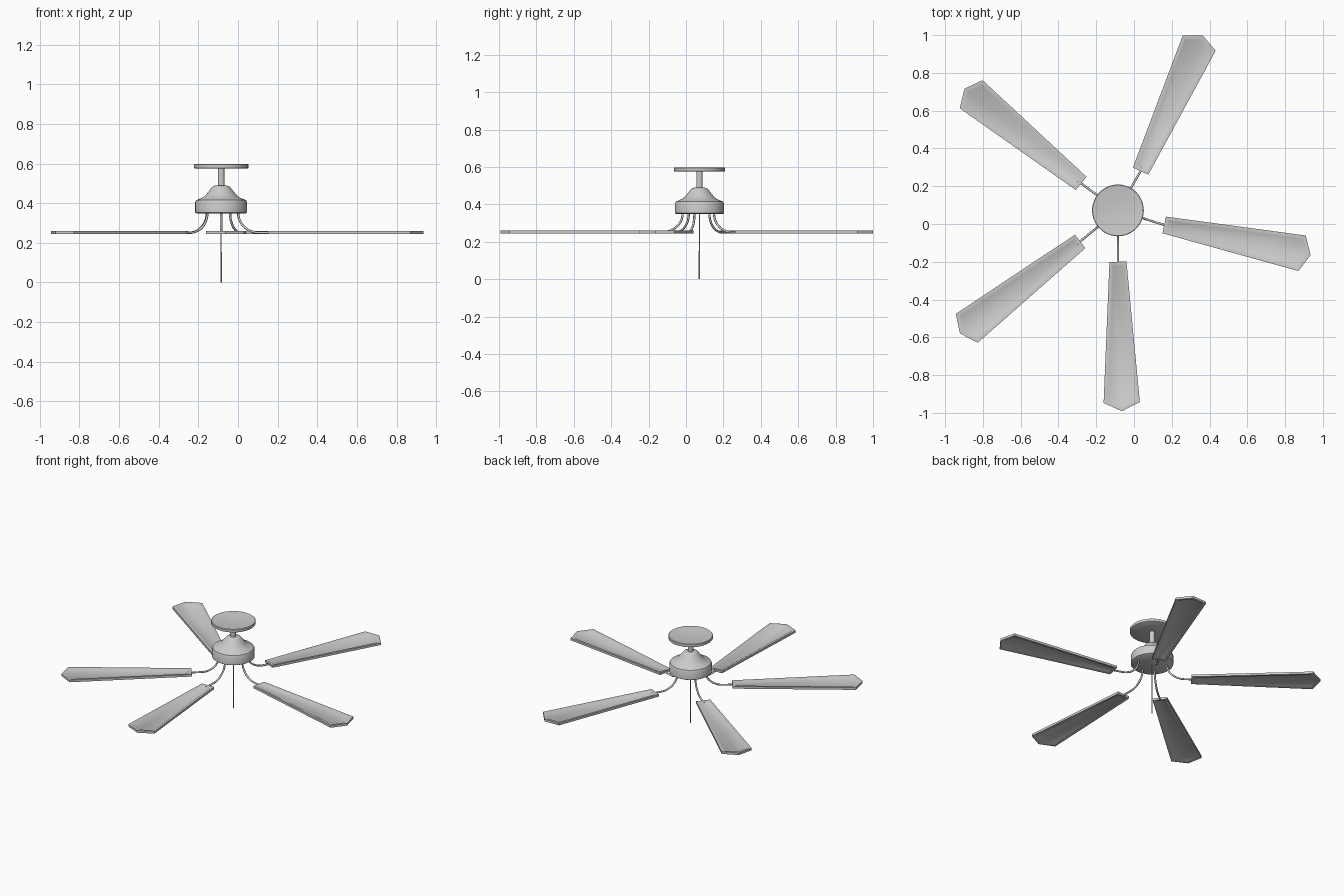
import bpy, bmesh, math
from mathutils import Vector

cube = bpy.data.objects.get("Cube")
if cube:
    bpy.data.objects.remove(cube, do_unlink=True)

HUB = Vector((-0.085, 0.072, 0))

metal = bpy.data.materials.new("plain grey")
metal.use_nodes = True
GREY = (0.6, 0.6, 0.6, 1)
metal.diffuse_color = GREY
metal.node_tree.nodes["Principled BSDF"].inputs["Base Color"].default_value = GREY


def finish(name, bm, angle):
    bmesh.ops.recalc_face_normals(bm, faces=bm.faces)
    mesh = bpy.data.meshes.new(name)
    bm.to_mesh(mesh)
    bm.free()
    mesh.materials.append(metal)
    obj = bpy.data.objects.new(name, mesh)
    bpy.context.collection.objects.link(obj)
    bpy.ops.object.select_all(action='DESELECT')
    obj.select_set(True)
    bpy.context.view_layer.objects.active = obj
    bpy.ops.object.shade_smooth_by_angle(angle=math.radians(angle))
    return obj


def lathe(name, profile, steps=48, angle=40):
    """Spin a (radius, height) profile around the hub axis."""
    bm = bmesh.new()
    verts = [bm.verts.new((r, 0, z)) for r, z in profile]
    edges = [bm.edges.new(pair) for pair in zip(verts, verts[1:])]
    bmesh.ops.spin(bm, geom=verts + edges, cent=(0, 0, 0), axis=(0, 0, 1),
                   angle=math.tau, steps=steps)
    bmesh.ops.remove_doubles(bm, verts=bm.verts, dist=0.0002)
    obj = finish(name, bm, angle)
    obj.location = HUB
    return obj


def blade(name, root, end):
    """Tapered blade with a pointed tip and a dished panel on both sides."""
    root, end = Vector(root), Vector(end)
    along = (end - root).normalized()
    side = Vector((-along.y, along.x))
    outline = [root + side * 0.045, root - side * 0.045, end - side * 0.096,
               end + along * 0.046, end + side * 0.096]
    bm = bmesh.new()
    low = bm.faces.new([bm.verts.new((p.x, p.y, 0.244)) for p in outline])
    ext = bmesh.ops.extrude_face_region(bm, geom=[low], use_keep_orig=True)
    new = [g for g in ext["geom"] if isinstance(g, bmesh.types.BMVert)]
    bmesh.ops.translate(bm, verts=new, vec=(0, 0, 0.015))
    bmesh.ops.recalc_face_normals(bm, faces=bm.faces)
    panels = [f for f in bm.faces if abs(f.normal.z) > 0.9]
    for face in panels:
        bmesh.ops.inset_region(bm, faces=[face], thickness=0.018)
        bmesh.ops.inset_region(bm, faces=[face], thickness=0.01, depth=-0.005)
    finish(name, bm, 35)


def arm(name, root):
    """Curved bracket from the motor underside out to the blade root."""
    out = Vector((root[0], root[1], 0)) - HUB
    reach = out.length + 0.02
    out.normalize()
    curve = bpy.data.curves.new(name, 'CURVE')
    curve.dimensions = '3D'
    curve.bevel_depth = 0.006
    curve.bevel_resolution = 2
    curve.use_fill_caps = True
    points = [(0.09, 0.36)]
    for i in range(11):
        a = math.pi / 2 * i / 10
        points.append((0.2 - 0.11 * math.cos(a), 0.35 - 0.099 * math.sin(a)))
    points.append((reach, 0.251))
    spline = curve.splines.new('POLY')
    spline.points.add(len(points) - 1)
    for point, (r, z) in zip(spline.points, points):
        p = HUB + out * r
        point.co = (p.x, p.y, z, 1)
    curve.materials.append(metal)
    obj = bpy.data.objects.new(name, curve)
    bpy.context.collection.objects.link(obj)


# Ceiling plate, down rod, motor and pull chain
lathe("ceiling_plate", [(0, 0.586), (0.05, 0.589), (0.1, 0.593), (0.134, 0.597),
                        (0.137, 0.595), (0.137, 0.578), (0.134, 0.576), (0, 0.576)])
lathe("down_rod", [(0, 0.48), (0.017, 0.48), (0.017, 0.58), (0, 0.58)], 24)
lathe("motor_housing", [(0, 0.349), (0.125, 0.349), (0.131, 0.353), (0.131, 0.405),
                        (0.126, 0.415), (0.09, 0.43), (0.075, 0.444), (0.05, 0.476),
                        (0.042, 0.485), (0.03, 0.489), (0, 0.49)])
lathe("pull_chain", [(0, 0.14), (0.0025, 0.14), (0.0025, 0.35), (0, 0.35)], 8)
lathe("pull_handle", [(0, 0), (0.004, 0), (0.004, 0.15), (0.0025, 0.155), (0, 0.155)], 8)

# Blades and their brackets: root centre and centre between the outer corners
layout = {
    "back": ((0.035, 0.28), (0.345, 0.957)),
    "left": ((0.16, -0.005), (0.89, -0.155)),
    "front": ((-0.085, -0.2), (-0.065, -0.945)),
    "front_right": ((-0.285, -0.092), (-0.885, -0.552)),
    "back_right": ((-0.28, 0.215), (-0.862, 0.687)),
}
for place, (root, end) in layout.items():
    blade(place + "_blade", root, end)
    arm(place + "_arm", root)
